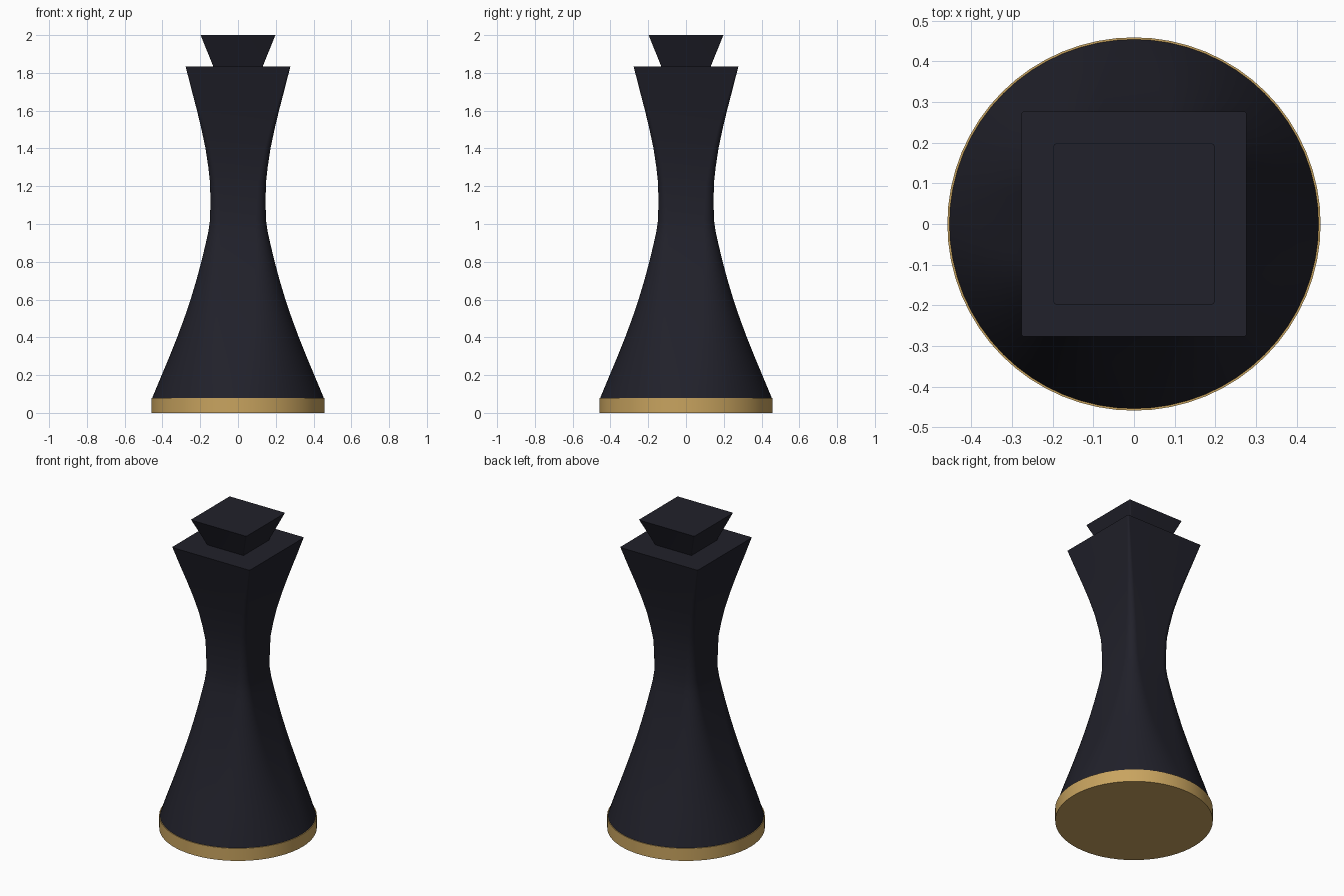
import bpy, bmesh, math

if "Cube" in bpy.data.objects:
    bpy.data.objects.remove(bpy.data.objects["Cube"])


def material(name, rgb):
    m = bpy.data.materials.new(name)
    m.diffuse_color = (*rgb, 1)
    m.use_nodes = True
    m.node_tree.nodes["Principled BSDF"].inputs["Base Color"].default_value = m.diffuse_color
    return m


BLACK = material("black lacquer", (0.0150, 0.0150, 0.0235))
GOLD = material("gold", (0.58, 0.37, 0.115))


def section(half, roundness, steps=16):
    """Rounded square outline; roundness 1 gives a full circle."""
    r = half * roundness
    pts = []
    for q in range(4):
        cx = (half - r) * (1 if q in (0, 3) else -1)
        cy = (half - r) * (1 if q in (0, 1) else -1)
        for i in range(steps + 1):
            a = math.pi / 2 * (q + i / steps)
            pts.append((cx + r * math.cos(a), cy + r * math.sin(a)))
    return pts


def loft(name, levels, mat):
    """Skin through (z, half width, roundness) levels, with capped ends."""
    bm = bmesh.new()
    rings = [[bm.verts.new((x, y, z)) for x, y in section(h, k)]
             for z, h, k in levels]
    n = len(rings[0])
    for a, b in zip(rings, rings[1:]):
        for i in range(n):
            j = (i + 1) % n
            bm.faces.new((a[i], a[j], b[j], b[i]))
    bm.faces.new(rings[0][::-1])
    bm.faces.new(rings[-1])
    bmesh.ops.remove_doubles(bm, verts=bm.verts, dist=1e-5)
    bmesh.ops.recalc_face_normals(bm, faces=bm.faces)
    me = bpy.data.meshes.new(name)
    bm.to_mesh(me)
    bm.free()
    me.materials.append(mat)
    ob = bpy.data.objects.new(name, me)
    bpy.context.collection.objects.link(ob)
    bpy.ops.object.select_all(action='DESELECT')
    ob.select_set(True)
    bpy.context.view_layer.objects.active = ob
    bpy.ops.object.shade_smooth_by_angle(angle=math.radians(35))
    return ob


# Round gold foot
loft("base_disc", [(0, 0.459, 1), (0.08, 0.459, 1)], GOLD)

# Waisted body, round at the foot and square at the shoulders
loft("body", [
    (0.08, 0.454, 1.0), (0.2, 0.404, 0.93), (0.3, 0.362, 0.87),
    (0.4, 0.322, 0.80), (0.5, 0.285, 0.73), (0.6, 0.251, 0.66),
    (0.7, 0.221, 0.59), (0.8, 0.194, 0.52), (0.9, 0.170, 0.45),
    (0.96, 0.157, 0.41), (1.02, 0.148, 0.37), (1.12, 0.146, 0.32),
    (1.22, 0.148, 0.28), (1.3, 0.157, 0.23), (1.4, 0.172, 0.18),
    (1.5, 0.193, 0.13), (1.6, 0.217, 0.09), (1.7, 0.243, 0.06),
    (1.833, 0.277, 0.03)], BLACK)

# Flared square crown
loft("crown", [(1.825, 0.127, 0.04), (2.0, 0.198, 0.04)], BLACK)
